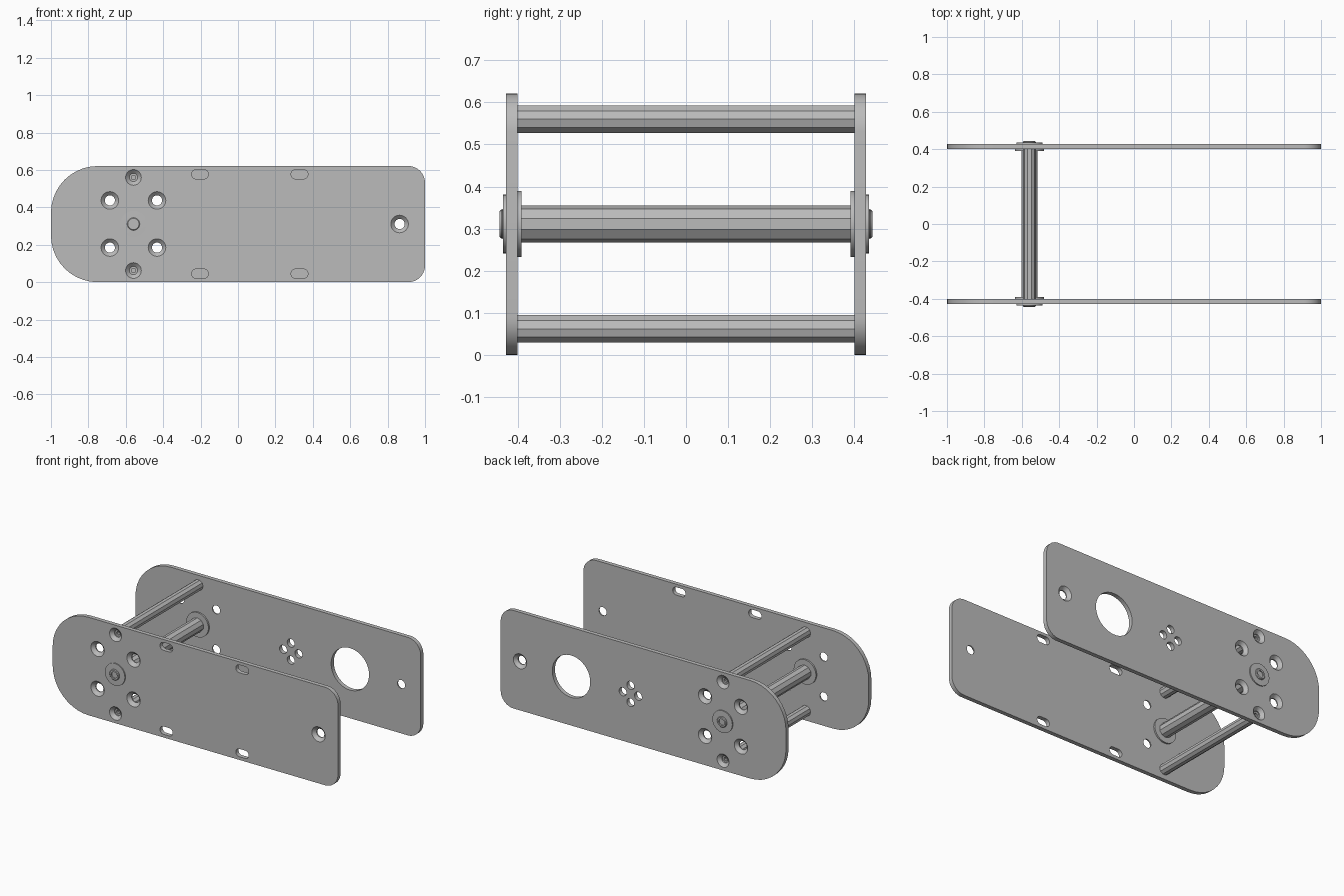
import bpy, bmesh
from math import pi, sin, cos, radians

cube = bpy.data.objects.get("Cube")
if cube:
    bpy.data.objects.remove(cube, do_unlink=True)

metal = bpy.data.materials.new("grey metal")
metal.use_nodes = True
GREY = (0.5, 0.5, 0.5, 1)
metal.diffuse_color = GREY
metal.node_tree.nodes["Principled BSDF"].inputs["Base Color"].default_value = GREY

MID = 0.311                  # height of the centre line
AXLE_X = -0.559
INNER, OUTER = 0.401, 0.4275  # plate faces, measured from the middle


def skin(bm, rings):
    """Join equal rings of points into a closed solid."""
    loops = [[bm.verts.new(p) for p in ring] for ring in rings]
    n = len(loops[0])
    for a, b in zip(loops, loops[1:]):
        for i in range(n):
            j = (i + 1) % n
            bm.faces.new((a[i], a[j], b[j], b[i]))
    bm.faces.new(loops[0])
    bm.faces.new(loops[-1])


def lathe(bm, x, z, profile, sides=32, turn=0):
    """Revolve (radius, y) points about an axis running along y."""
    angles = [turn + 2 * pi * i / sides for i in range(sides)]
    skin(bm, [[(x + r * cos(a), y, z + r * sin(a)) for a in angles]
              for r, y in profile])


def prism(bm, outline, y0, y1):
    skin(bm, [[(x, y, z) for x, z in outline] for y in (y0, y1)])


def rounded(x0, x1, z0, z1, r_left, r_right, steps=10):
    """Rectangle outline with separate corner radii for each end."""
    pts = []
    corners = [(x1, z1, r_right, -1, -1), (x0, z1, r_left, 1, -1),
               (x0, z0, r_left, 1, 1), (x1, z0, r_right, -1, 1)]
    for k, (x, z, r, sx, sz) in enumerate(corners):
        for i in range(steps + 1):
            a = (k + i / steps) * pi / 2
            pts.append((x + sx * r + r * cos(a), z + sz * r + r * sin(a)))
    return pts


def finish(bm, name):
    bmesh.ops.recalc_face_normals(bm, faces=bm.faces)
    mesh = bpy.data.meshes.new(name)
    bm.to_mesh(mesh)
    bm.free()
    mesh.materials.append(metal)
    obj = bpy.data.objects.new(name, mesh)
    bpy.context.collection.objects.link(obj)
    return obj


def smooth(obj):
    bpy.ops.object.select_all(action='DESELECT')
    obj.select_set(True)
    bpy.context.view_layer.objects.active = obj
    bpy.ops.object.shade_smooth_by_angle(angle=radians(30))


# Hole positions shared by both plates
rod_spots = [(AXLE_X, MID + s * 0.249) for s in (-1, 1)]
screw_spots = [(AXLE_X + a * 0.126, MID + b * 0.126) for a in (-1, 1) for b in (-1, 1)]
screw_spots.append((0.864, MID))

for name, side in (("front", -1), ("back", 1)):
    # Side plate
    bm = bmesh.new()
    prism(bm, rounded(-1, 1, 0, 0.621, 0.25, 0.09), side * INNER, side * OUTER)
    plate = finish(bm, name + "_plate")

    # Countersunk holes, widening towards the outside
    bm = bmesh.new()
    for spots, wide, bore in ((screw_spots, 0.047, 0.027), (rod_spots, 0.042, 0.022)):
        for x, z in spots:
            lathe(bm, x, z, [(bore, side * 0.38), (bore, side * 0.408),
                             (wide, side * OUTER), (wide, side * 0.45)])
    if side < 0:
        # Edge slots
        for x in (-0.203, 0.329):
            for z in (MID - 0.266, MID + 0.266):
                prism(bm, rounded(x - 0.045, x + 0.045, z - 0.025, z + 0.025,
                                  0.0248, 0.0248, 6), -0.38, -0.45)
    else:
        # Large opening and the cluster of four small holes
        through = [0.38, 0.45]
        lathe(bm, 0.505, MID, [(0.133, y) for y in through], 48)
        for dx, dz in ((1, 0), (-1, 0), (0, 1), (0, -1)):
            lathe(bm, 0.09 + dx * 0.054, MID + dz * 0.054,
                  [(0.026, y) for y in through], 24)
    cutter = finish(bm, name + "_cutter")
    cutter.hide_render = True
    cut = plate.modifiers.new("holes", 'BOOLEAN')
    cut.operation = 'DIFFERENCE'
    cut.solver = 'EXACT'
    cut.object = cutter
    bpy.context.view_layer.objects.active = plate
    bpy.ops.object.modifier_apply(modifier=cut.name)
    bpy.data.objects.remove(cutter, do_unlink=True)
    smooth(plate)

    # Flange against the inner face
    bm = bmesh.new()
    lathe(bm, AXLE_X, MID, [(0.078, side * 0.391), (0.078, side * INNER)])
    smooth(finish(bm, name + "_axle_flange"))

    # Washer and socketed bolt head on the outer face
    bm = bmesh.new()
    lathe(bm, AXLE_X, MID, [(0.07, side * OUTER), (0.07, side * 0.4345),
                            (0.036, side * 0.4355)])
    smooth(finish(bm, name + "_axle_washer"))
    bm = bmesh.new()
    lathe(bm, AXLE_X, MID, [(0.034, side * 0.434), (0.034, side * 0.439),
                            (0.03, side * 0.443), (0.02, side * 0.443),
                            (0.02, side * 0.436)], 24)
    smooth(finish(bm, name + "_axle_bolt"))

# Central axle
bm = bmesh.new()
lathe(bm, AXLE_X, MID, [(0.044, -0.395), (0.044, 0.395)], 10, radians(18))
finish(bm, "axle")

# Spacer rods with threaded bores in the ends
for label, (x, z) in zip(("lower", "upper"), rod_spots):
    bm = bmesh.new()
    lathe(bm, x, z, [(0.012, -0.35), (0.012, -INNER), (0.034, -INNER),
                     (0.034, INNER), (0.012, INNER), (0.012, 0.35)], 10)
    finish(bm, label + "_spacer_rod")
